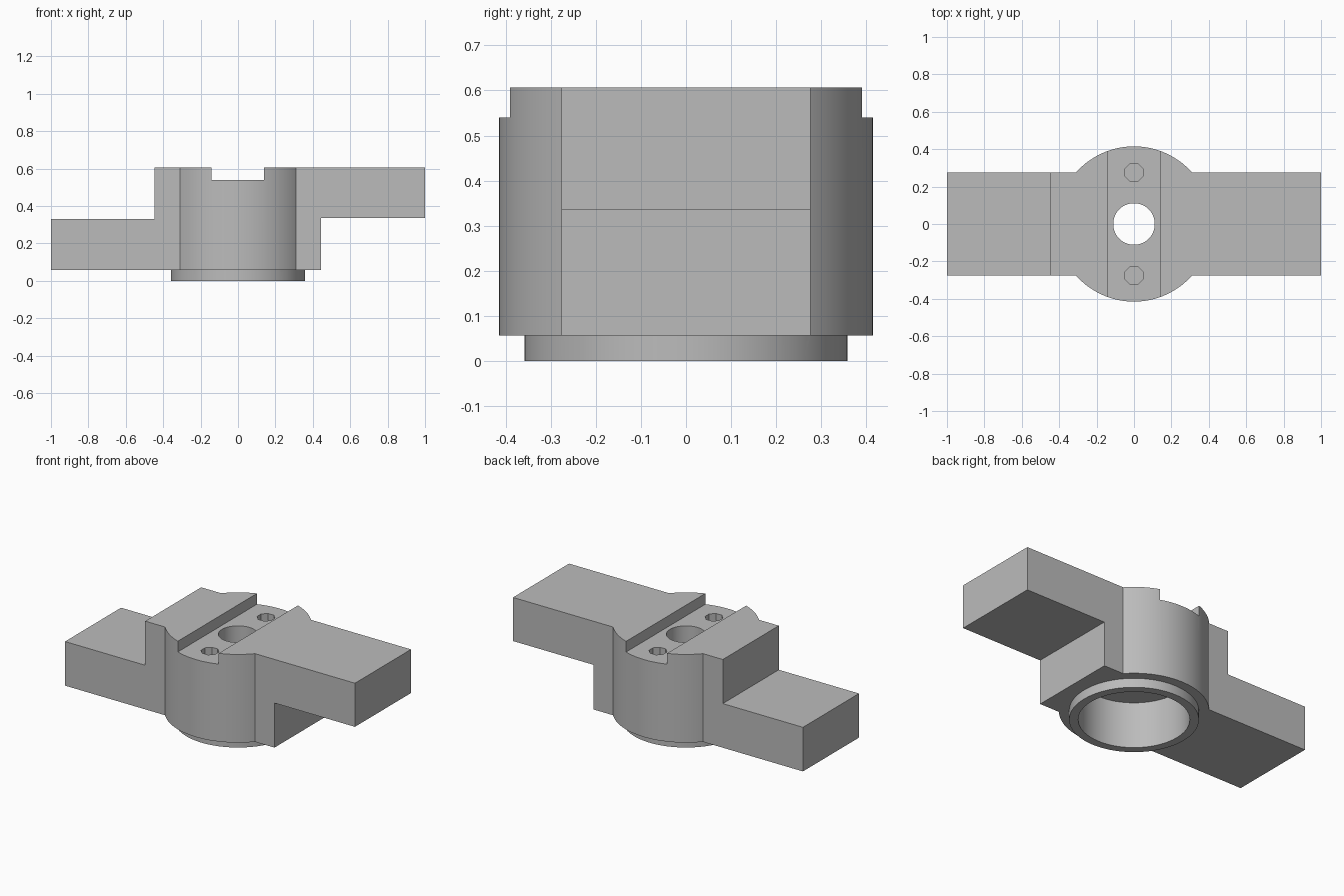
import bpy, bmesh, math

cube = bpy.data.objects.get("Cube")
if cube:
    bpy.data.objects.remove(cube, do_unlink=True)

BASE, TOP, HALF_Y = 0.057, 0.607, 0.276

grey = bpy.data.materials.new("plain_grey")
grey.use_nodes = True
grey.diffuse_color = (0.5, 0.5, 0.5, 1)
grey.node_tree.nodes["Principled BSDF"].inputs["Base Color"].default_value = (0.5, 0.5, 0.5, 1)


def prism(name, outline, low, high, along_y=False):
    """Extrude a closed outline along z, or an x-z outline along y."""
    bm = bmesh.new()
    verts = [bm.verts.new((a, low, b) if along_y else (a, b, low)) for a, b in outline]
    face = bm.faces.new(verts)
    extruded = bmesh.ops.extrude_face_region(bm, geom=[face])["geom"]
    moved = [v for v in extruded if isinstance(v, bmesh.types.BMVert)]
    shift = (0, high - low, 0) if along_y else (0, 0, high - low)
    bmesh.ops.translate(bm, verts=moved, vec=shift)
    bmesh.ops.recalc_face_normals(bm, faces=bm.faces)
    mesh = bpy.data.meshes.new(name)
    bm.to_mesh(mesh)
    bm.free()
    mesh.materials.append(grey)
    obj = bpy.data.objects.new(name, mesh)
    bpy.context.collection.objects.link(obj)
    return obj


def cylinder(name, radius, low, high, y=0, sides=96):
    steps = [math.tau * (i + 0.5) / sides for i in range(sides)]
    outline = [(radius * math.cos(t), y + radius * math.sin(t)) for t in steps]
    return prism(name, outline, low, high)


def combine(target, other, operation):
    mod = target.modifiers.new(operation, 'BOOLEAN')
    mod.operation, mod.solver, mod.object = operation, 'EXACT', other
    bpy.context.view_layer.objects.active = target
    bpy.ops.object.modifier_apply(modifier=mod.name)
    bpy.data.objects.remove(other, do_unlink=True)


# Stepped bar: low arm on one side, high arm on the other
outline = [(-1, BASE), (0.445, BASE), (0.445, 0.335), (1, 0.335),
           (1, TOP), (-0.447, TOP), (-0.447, 0.332), (-1, 0.332)]
bracket = prism("stepped_bracket", outline, -HALF_Y, HALF_Y, along_y=True)

# Round hub and the locating lip below it
combine(bracket, cylinder("hub", 0.415, BASE, TOP), 'UNION')
combine(bracket, cylinder("lip", 0.358, 0, 0.2), 'UNION')

# Cross slot, lower bore, centre hole and two blind screw holes
slot = [(-0.142, 0.54), (0.14, 0.54), (0.14, 0.8), (-0.142, 0.8)]
combine(bracket, prism("slot_cutter", slot, -0.6, 0.6, along_y=True), 'DIFFERENCE')
combine(bracket, cylinder("bore_cutter", 0.308, -0.1, 0.285), 'DIFFERENCE')
combine(bracket, cylinder("hole_cutter", 0.111, 0.2, 0.8), 'DIFFERENCE')
for y in (-0.276, 0.276):
    combine(bracket, cylinder("screw_cutter", 0.052, 0.39, 0.8, y, 8), 'DIFFERENCE')

bpy.ops.object.select_all(action='DESELECT')
bracket.select_set(True)
bpy.context.view_layer.objects.active = bracket
bpy.ops.object.shade_smooth_by_angle(angle=math.radians(30))
